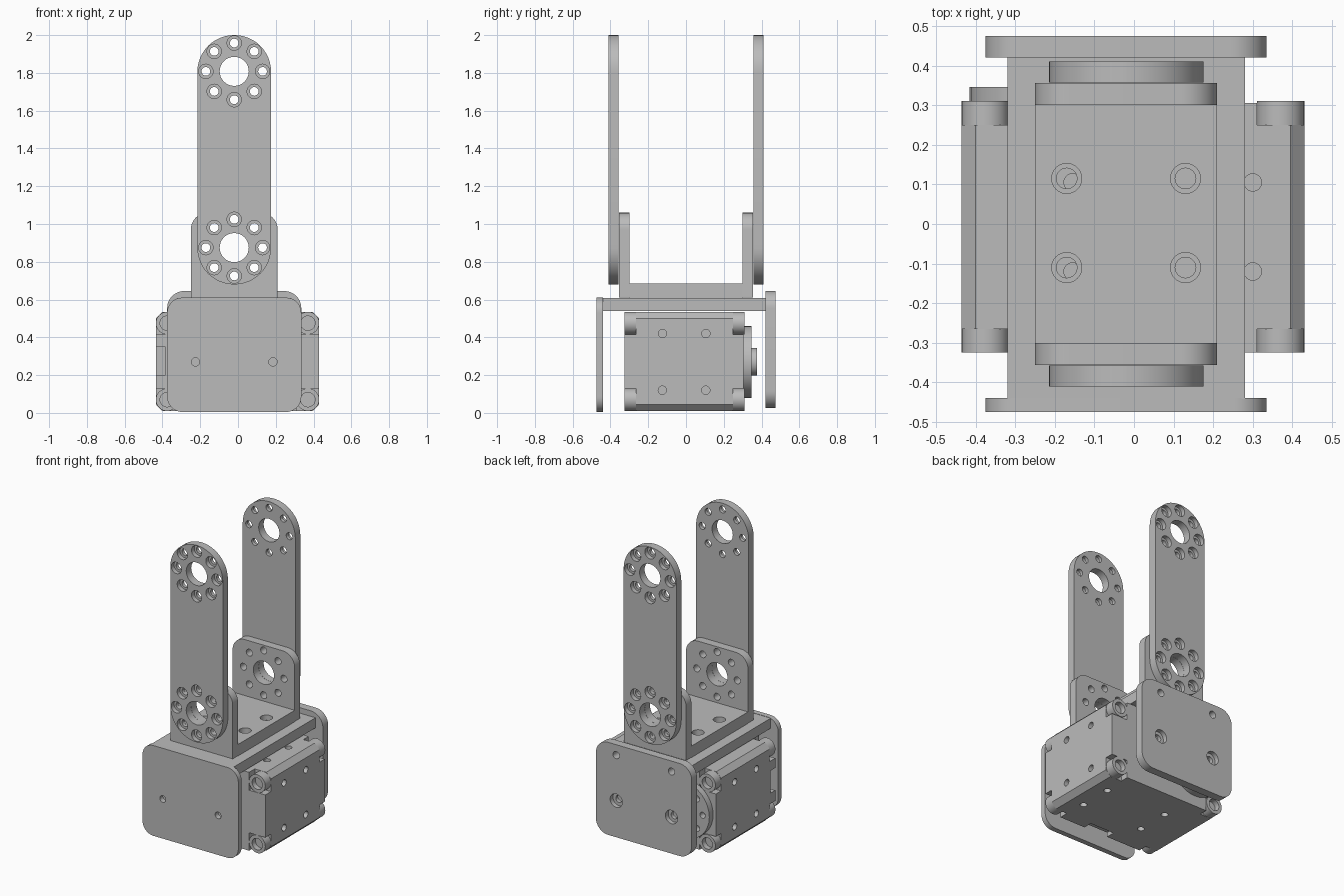
import bpy, bmesh, math
from mathutils import Matrix, Vector

cube = bpy.data.objects.get("Cube")
if cube:
    bpy.data.objects.remove(cube, do_unlink=True)

grey = bpy.data.materials.new("machined grey")
grey.use_nodes = True
COLOUR = (0.5, 0.5, 0.5, 1)
grey.diffuse_color = COLOUR
grey.node_tree.nodes["Principled BSDF"].inputs["Base Color"].default_value = COLOUR

TURN = {"x": Matrix.Rotation(math.pi / 2, 4, "Y"),
        "y": Matrix.Rotation(math.pi / 2, 4, "X"),
        "z": Matrix()}


def add_cylinder(bm, axis, centre, radius, depth):
    bmesh.ops.create_cone(bm, cap_ends=True, segments=32, radius1=radius,
                          radius2=radius, depth=depth,
                          matrix=Matrix.Translation(centre) @ TURN[axis])


def add_box(bm, low, high):
    low, high = Vector(low), Vector(high)
    bmesh.ops.create_cube(bm, size=1, matrix=Matrix.Translation((low + high) / 2)
                          @ Matrix.Diagonal((*(high - low), 1)))


def finish(name, bm):
    bmesh.ops.recalc_face_normals(bm, faces=bm.faces)
    mesh = bpy.data.meshes.new(name)
    bm.to_mesh(mesh)
    bm.free()
    mesh.materials.append(grey)
    obj = bpy.data.objects.new(name, mesh)
    bpy.context.collection.objects.link(obj)
    return obj


def activate(obj):
    bpy.ops.object.select_all(action="DESELECT")
    obj.select_set(True)
    bpy.context.view_layer.objects.active = obj


def cut(obj, holes=(), boxes=()):
    """Subtract cylinders and boxes that do not overlap each other."""
    bm = bmesh.new()
    for hole in holes:
        add_cylinder(bm, *hole)
    for box in boxes:
        add_box(bm, *box)
    cutter = finish("cutter", bm)
    cutter.hide_render = True
    mod = obj.modifiers.new("cut", "BOOLEAN")
    mod.operation, mod.solver, mod.object = "DIFFERENCE", "EXACT", cutter
    activate(obj)
    bpy.ops.object.modifier_apply(modifier=mod.name)
    bpy.data.objects.remove(cutter, do_unlink=True)


def smooth(obj):
    activate(obj)
    bpy.ops.object.shade_smooth_by_angle(angle=math.radians(30))


def plate(name, x0, x1, z0, z1, y0, y1, top, bottom, steps=12):
    """Upright plate with its own top and bottom corner radii."""
    corners = [(x1, z1, -1, -1, top, 0), (x0, z1, 1, -1, top, 1),
               (x0, z0, 1, 1, bottom, 2), (x1, z0, -1, 1, bottom, 3)]
    points = []
    for x, z, sx, sz, r, quarter in corners:
        for i in range(steps + 1 if r else 1):
            a = (quarter + i / steps) * math.pi / 2
            points.append((x + sx * r + r * math.cos(a), y0,
                           z + sz * r + r * math.sin(a)) if r else (x, y0, z))
    bm = bmesh.new()
    face = bm.faces.new([bm.verts.new(p) for p in points])
    moved = bmesh.ops.extrude_face_region(bm, geom=[face])["geom"]
    bmesh.ops.translate(bm, vec=(0, y1 - y0, 0),
                        verts=[v for v in moved if isinstance(v, bmesh.types.BMVert)])
    bmesh.ops.remove_doubles(bm, verts=bm.verts, dist=0.0005)
    return finish(name, bm)


def bolt_ring(x, y, z, ring, radius, depth):
    return [("y", (x + ring * math.cos(i * math.pi / 4), y,
                   z + ring * math.sin(i * math.pi / 4)), radius, depth)
            for i in range(8)]


ARM_X, LOW_Z, HIGH_Z = -0.02, 0.875, 1.808

# Arms and the upper bracket's ears, front and back
for side, word in ((-1, "front"), (1, "back")):
    y0, y1 = sorted((side * 0.357, side * 0.41))
    arm = plate(word + "_arm", -0.215, 0.175, 0.68, 2.0, y0, y1, 0.194, 0.194)
    through, sunk = [], []
    for z in (LOW_Z, HIGH_Z):
        through.append(("y", (ARM_X, side * 0.38, z), 0.077, 0.2))
        through += bolt_ring(ARM_X, side * 0.38, z, 0.15, 0.023, 0.2)
        sunk += bolt_ring(ARM_X, side * 0.41, z, 0.15, 0.038, 0.06)
    cut(arm, through)
    cut(arm, sunk)
    smooth(arm)

    y0, y1 = sorted((side * 0.3, side * 0.356))
    ear = plate(word + "_bracket_ear", -0.25, 0.21, 0.61, 1.06, y0, y1, 0.09, 0)
    cut(ear, [("y", (ARM_X, side * 0.33, LOW_Z), 0.077, 0.2)]
        + bolt_ring(ARM_X, side * 0.33, LOW_Z, 0.15, 0.023, 0.2))
    smooth(ear)

# Upper bracket base with countersunk bolts
bm = bmesh.new()
add_box(bm, (-0.25, -0.3, 0.608), (0.21, 0.3, 0.685))
base = finish("upper_bracket_base", bm)
spots = [(x, y) for x in (-0.17, 0.13) for y in (-0.11, 0.115)]
cut(base, [("z", (x, y, 0.65), 0.026, 0.3) for x, y in spots])
cut(base, [("z", (x, y, 0.685), 0.038, 0.07) for x, y in spots])
smooth(base)

# Lower bracket: deck, front plate and back plate
bm = bmesh.new()
add_box(bm, (-0.32, -0.442, 0.54), (0.28, 0.422, 0.608))
deck = finish("lower_bracket_deck", bm)
cut(deck, [("z", (x, y, 0.58), 0.026, 0.3) for x, y in spots])
smooth(deck)

bolts_x = (-0.225, 0.185)
front = plate("front_plate", -0.375, 0.335, 0.005, 0.61, -0.475, -0.44, 0.08, 0.08)
cut(front, [("y", (x, -0.46, 0.27), 0.022, 0.2) for x in bolts_x])
smooth(front)

back = plate("back_plate", -0.375, 0.335, 0.025, 0.645, 0.42, 0.475, 0.09, 0.09)
cut(back, [("y", (x, 0.45, z), 0.024, 0.2) for x in bolts_x for z in (0.27, 0.575)])
cut(back, [("y", (x, 0.475, 0.27), 0.045, 0.06) for x in bolts_x])
smooth(back)

# Motor body with bevelled long edges and stepped corners
MID_X, MID_Z, HALF_X, HALF_Z = -0.0025, 0.2725, 0.4325, 0.2625
bm = bmesh.new()
add_box(bm, (MID_X - HALF_X, -0.325, MID_Z - HALF_Z),
        (MID_X + HALF_X, 0.305, MID_Z + HALF_Z))
long_edges = [e for e in bm.edges if abs(e.verts[0].co.y - e.verts[1].co.y) > 0.1]
bmesh.ops.bevel(bm, geom=long_edges, offset=0.035, segments=1, affect="EDGES")
body = finish("motor_body", bm)

notches = [((-0.5, -0.4, 0.2), (-0.385, -0.275, 0.35)),
           ((-0.06, -0.4, -0.1), (0.12, -0.265, 0.04))]
ears = bmesh.new()
screws = []
for sx in (-1, 1):
    for sz in (-1, 1):
        for y0, y1, end, outer in ((-0.325, -0.262, -0.4, -0.325),
                                   (0.247, 0.31, 0.4, 0.31)):
            inner = -0.265 if end < 0 else 0.25
            xs = sorted((MID_X + sx * 0.3125, MID_X + sx * 0.6))
            zs = sorted((MID_Z + sz * 0.1425, MID_Z + sz * 0.6))
            ys = sorted((inner, end))
            notches.append(((xs[0], ys[0], zs[0]), (xs[1], ys[1], zs[1])))
            x, z = MID_X + sx * 0.3725, MID_Z + sz * 0.2025
            add_cylinder(ears, "y", (x, (y0 + y1) / 2, z), 0.06, y1 - y0)
            screws.append(("y", (x, outer, z), 0.038, 0.07))
cut(body, boxes=notches)
cut(body, [("x", (MID_X + s * HALF_X, y, z), 0.022, 0.1)
           for s in (-1, 1) for y in (-0.125, 0.105) for z in (0.12, 0.42)]
    + [("z", (x, y, MID_Z + s * HALF_Z), 0.022, 0.1)
       for s in (-1, 1) for x in (-0.155, 0.3) for y in (-0.12, 0.105)])
smooth(body)

# Rounded screw lugs at the motor's corners
lugs = finish("motor_screw_lugs", ears)
cut(lugs, screws)
smooth(lugs)

# Output disc and hub
HORN_X, HORN_Z = -0.225, 0.27
bm = bmesh.new()
add_cylinder(bm, "y", (HORN_X, 0.325, HORN_Z), 0.19, 0.042)
disc = finish("output_disc", bm)
cut(disc, bolt_ring(HORN_X, 0.325, HORN_Z, 0.14, 0.02, 0.1))
smooth(disc)
bm = bmesh.new()
add_cylinder(bm, "y", (HORN_X, 0.36, HORN_Z), 0.073, 0.032)
smooth(finish("output_hub", bm))
